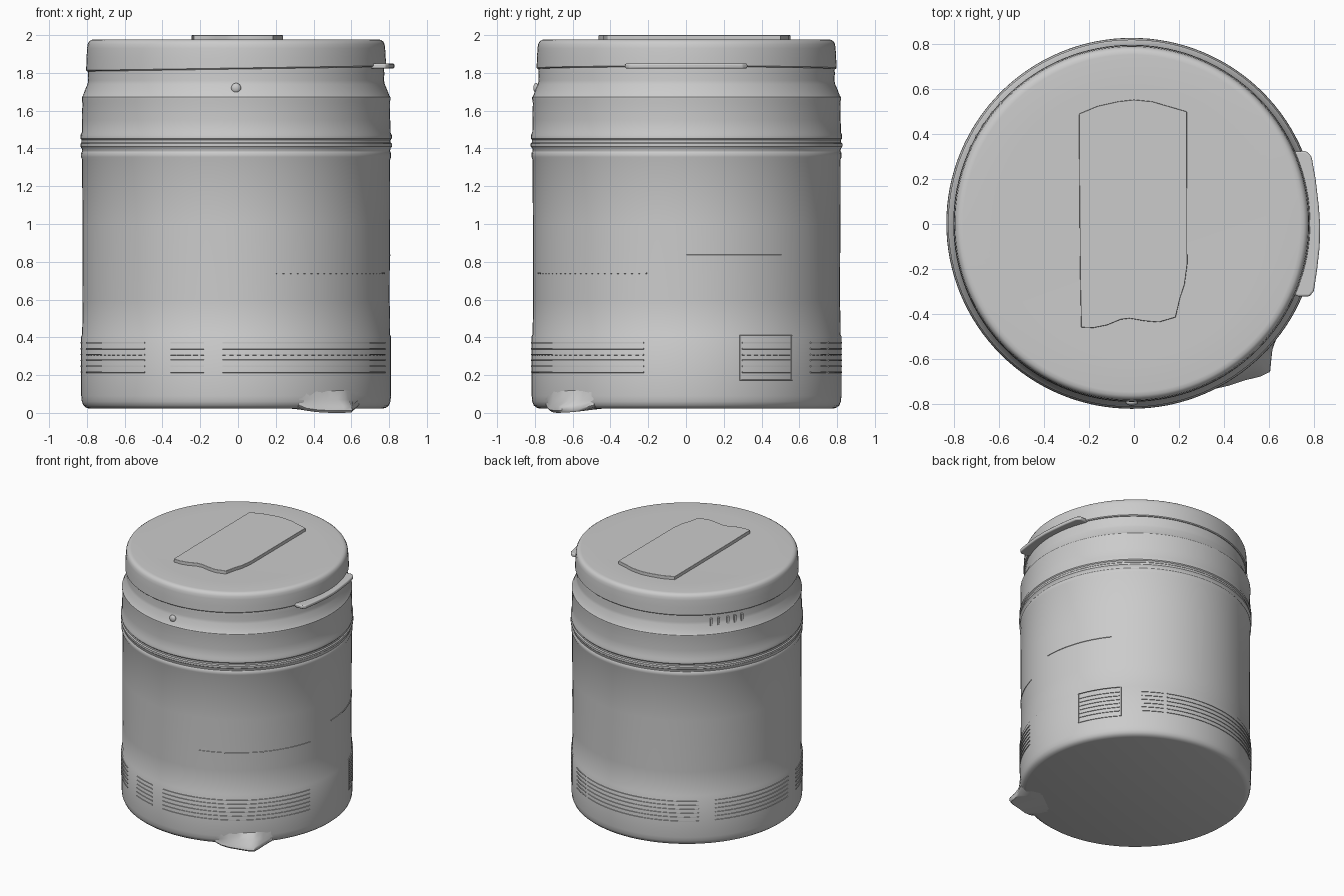
import bpy, bmesh, math
from math import cos, sin, radians

if "Cube" in bpy.data.objects:
    bpy.data.objects.remove(bpy.data.objects["Cube"])

CX, CY = -0.01, 0.003   # vessel axis


def finish(name, bm, angle=35, bevel=0):
    bmesh.ops.remove_doubles(bm, verts=bm.verts, dist=1e-5)
    bmesh.ops.recalc_face_normals(bm, faces=bm.faces)
    me = bpy.data.meshes.new(name)
    bm.to_mesh(me)
    bm.free()
    ob = bpy.data.objects.new(name, me)
    bpy.context.collection.objects.link(ob)
    bpy.ops.object.select_all(action='DESELECT')
    ob.select_set(True)
    bpy.context.view_layer.objects.active = ob
    if bevel:
        m = ob.modifiers.new("soft_edge", 'BEVEL')
        m.width, m.segments, m.limit_method = bevel, 3, 'ANGLE'
    bpy.ops.object.shade_smooth_by_angle(angle=radians(angle))
    return ob


def grid_faces(bm, rows, wrap=False):
    for a, b in zip(rows, rows[1:]):
        n = len(a)
        for i in range(n if wrap else n - 1):
            j = (i + 1) % n
            bm.faces.new((a[i], a[j], b[j], b[i]))


def polar(r, a, z):
    return (CX + r * cos(a), CY + r * sin(a), z)


def lathe(name, profile, steps=128, tilt=None):
    bm = bmesh.new()
    rows = [[bm.verts.new(polar(r, math.tau * i / steps, z)) for i in range(steps)]
            for r, z in profile]
    grid_faces(bm, rows, True)
    bm.faces.new(rows[0])
    bm.faces.new(rows[-1])
    for v in bm.verts:
        if tilt and v.co.z < 1.85:
            v.co.z += tilt * v.co.x
    return finish(name, bm)


def prism(name, outline, z0, z1, bevel):
    bm = bmesh.new()
    low = [bm.verts.new((x, y, z0)) for x, y in outline]
    high = [bm.verts.new((x, y, z1)) for x, y in outline]
    grid_faces(bm, [low, high], True)
    bm.faces.new(low)
    bm.faces.new(high)
    return finish(name, bm, bevel=bevel)


def arc_bars(name, bars, r=0.81):
    """Thin curved bars on the wall: (start deg, end deg, low z, high z, outer radius)."""
    bm = bmesh.new()
    for a0, a1, z0, z1, ro in bars:
        n = max(2, int(abs(a1 - a0) / 3) + 1)
        rows = []
        for i in range(n + 1):
            a = radians(a0 + (a1 - a0) * i / n)
            rows.append([bm.verts.new(polar(q, a, z)) for q, z in
                         ((r, z0), (ro, z0 + .003), (ro, z1 - .003), (r, z1))])
        grid_faces(bm, rows, True)
        bm.faces.new(rows[0])
        bm.faces.new(rows[-1])
    return finish(name, bm)


# Container wall with rounded base, decorative rings, shoulder and neck
lathe("container_body", [
    (.775, .022), (.795, .028), (.809, .040), (.817, .06), (.820, .09), (.820, .405),
    (.815, .415), (.813, .60), (.814, 1.0), (.815, 1.34), (.821, 1.355), (.821, 1.375),
    (.815, 1.385), (.817, 1.40), (.825, 1.41), (.825, 1.425), (.818, 1.432),
    (.818, 1.445), (.824, 1.452), (.824, 1.47), (.817, 1.485), (.816, 1.55),
    (.814, 1.64), (.817, 1.66), (.817, 1.672), (.811, 1.68), (.800, 1.71),
    (.787, 1.74), (.783, 1.76), (.785, 1.80), (.780, 1.84)])

# Lid with rolled rim
lathe("lid", [
    (.770, 1.822), (.788, 1.820), (.794, 1.826), (.792, 1.88), (.789, 1.93),
    (.786, 1.952), (.778, 1.967), (.766, 1.975), (.750, 1.977), (.60, 1.975)], tilt=.015)

# Raised plate on the lid
prism("lid_plate", [
    (-.245, .49), (-.16, .525), (-.07, .545), (0, .553), (.08, .545), (.235, .50),
    (.237, -.18), (.225, -.27), (.205, -.33), (.185, -.415), (.11, -.437), (.05, -.432),
    (-.02, -.42), (-.06, -.425), (-.12, -.45), (-.18, -.462), (-.235, -.46),
    (-.24, -.2)], 1.965, 2.0, .003)

# Pull tab under the lid rim
prism("lid_tab", [
    (.69, .31), (.715, .322), (.765, .325), (.79, .30), (.808, .20), (.822, .08),
    (.828, 0), (.826, -.10), (.815, -.20), (.80, -.30), (.78, -.322), (.73, -.322),
    (.70, -.31), (.74, -.15), (.75, 0), (.74, .15)], 1.823, 1.850, .008)

# Flared lip at the foot of the container: angle, reach, lowest z
lip = [(-66, .815, .03), (-63, .825, .012), (-59, .842, .004), (-54, .862, 0), (-50, .89, 0),
       (-47, .903, .002), (-44.5, .87, .004), (-42, .842, .010), (-37, .815, .03)]
bm = bmesh.new()
rows = []
for deg, reach, low in lip:
    a = radians(deg)
    mid = .82 + (reach - .82) * .3
    rows.append([bm.verts.new(polar(r, a, z)) for r, z in (
        (.62, .026), (.74, .5 * (low + .024)), (reach - .012, low), (reach, low + .012),
        (reach - .006, low + .035), (mid, .07), (.819, .12), (.75, .14))])
grid_faces(bm, rows, True)
bm.faces.new(rows[0])
bm.faces.new(rows[-1])
finish("foot_lip", bm, 50)

# Ribbed relief panels around the lower wall
panels = [(21, 42), (53, 64), (66, 131), (139, 186), (195, 234), (245, 258), (265, 344)]
for k, (a0, a1) in enumerate(panels):
    bars = [(a0, a1, .21 + .031 * i, .222 + .031 * i, .824) for i in range(6)]
    arc_bars(f"rib_panel_{k + 1}", bars)

# Frame of the panel on the right side
arc_bars("panel_frame", [(20, 43, .405, .413, .824), (20, 43, .170, .178, .824),
                         (20, 20.7, .17, .413, .824), (42.3, 43, .17, .413, .824)])

# Faint horizontal seams on the wall
arc_bars("wall_seams", [(0, 38, .828, .840, .8175), (285, 345, .735, .745, .816)])

# Short ticks on the neck at the back left
arc_bars("neck_ticks", [(a, a + 1.2, 1.725, 1.785, .797)
                        for a in (137, 141, 146, 150, 154)], .775)

# Round button on the front of the neck
bm = bmesh.new()
bmesh.ops.create_uvsphere(bm, u_segments=20, v_segments=12, radius=.026)
for v in bm.verts:
    v.co.y *= .6
    v.co += type(v.co)((-.01, -.793, 1.72))
finish("neck_button", bm)
